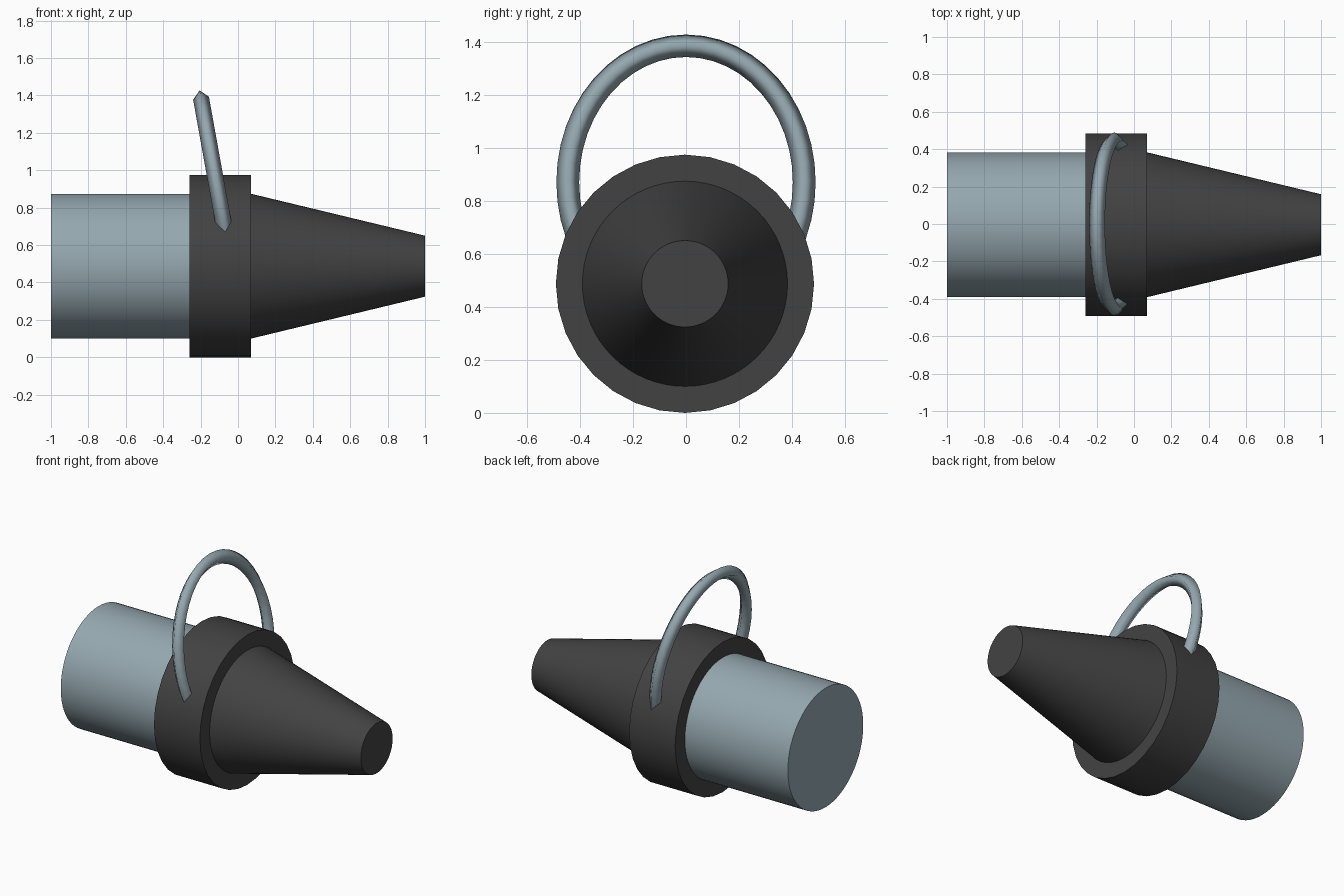
import bpy
from math import sin, cos, pi, radians
from mathutils import Matrix

cube = bpy.data.objects.get("Cube")
if cube:
    bpy.data.objects.remove(cube, do_unlink=True)


def make_material(name, rgb):
    mat = bpy.data.materials.new(name)
    mat.use_nodes = True
    mat.diffuse_color = (*rgb, 1)
    bsdf = next(n for n in mat.node_tree.nodes if n.type == "BSDF_PRINCIPLED")
    bsdf.inputs["Base Color"].default_value = (*rgb, 1)
    return mat


steel = make_material("blue grey steel", (0.30, 0.39, 0.43))
dark = make_material("dark grey", (0.055, 0.055, 0.055))

AXIS_Y, AXIS_Z = -0.004, 0.487


def turned_part(name, x0, x1, r0, r1, sides, mat):
    """Capped cylinder or cone lying along x from x0 to x1."""
    bpy.ops.mesh.primitive_cone_add(
        vertices=sides, radius1=r0, radius2=r1, depth=x1 - x0,
        location=((x0 + x1) / 2, AXIS_Y, AXIS_Z), rotation=(0, pi / 2, 0))
    obj = bpy.context.object
    obj.name = name
    obj.data.materials.append(mat)
    bpy.ops.object.shade_smooth_by_angle(angle=radians(30))
    return obj


# Body, collar and tapered nose
turned_part("body", -1, -0.26, 0.387, 0.387, 64, steel)
turned_part("collar", -0.26, 0.07, 0.487, 0.487, 32, dark)
turned_part("nose", 0.07, 1, 0.387, 0.163, 64, dark)

# Oval hanging ring, its lower part sunk into the collar
STEPS = 48
curve = bpy.data.curves.new("ring", "CURVE")
curve.dimensions = "3D"
curve.twist_mode = "Z_UP"
curve.bevel_depth = 0.043
curve.bevel_resolution = 0
spline = curve.splines.new("POLY")
spline.points.add(STEPS - 1)
for i, point in enumerate(spline.points):
    a = 2 * pi * i / STEPS
    point.co = (0.446 * cos(a), 0.523 * sin(a), 0, 1)
spline.use_cyclic_u = True
spline.use_smooth = True
curve.materials.append(steel)

ring = bpy.data.objects.new("ring", curve)
bpy.context.collection.objects.link(ring)
stand_up = Matrix.Rotation(pi / 2, 4, "Z") @ Matrix.Rotation(pi / 2, 4, "X")
ring.matrix_world = (Matrix.Translation((-0.105, 0, 0.87))
                     @ Matrix.Rotation(radians(-10.2), 4, "Y") @ stand_up)
bpy.ops.object.select_all(action="DESELECT")
ring.select_set(True)
bpy.context.view_layer.objects.active = ring
bpy.ops.object.convert(target="MESH")
bpy.ops.object.shade_smooth()
